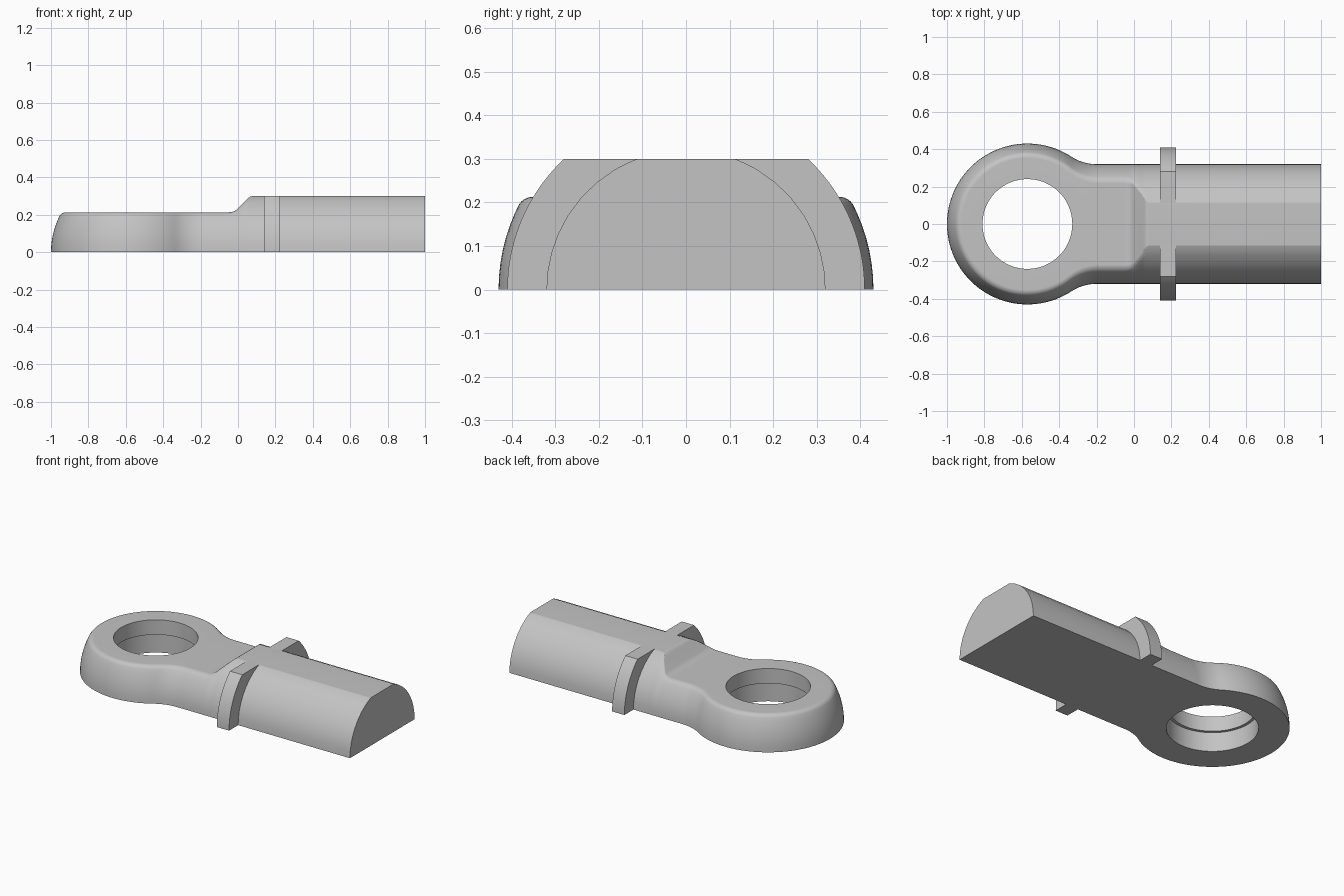
import bpy, bmesh
from math import sin, cos, pi, sqrt, atan2

cube = bpy.data.objects.get("Cube")
if cube:
    bpy.data.objects.remove(cube, do_unlink=True)

steel = bpy.data.materials.new("light grey")
steel.use_nodes = True
grey = (0.55, 0.55, 0.55, 1)
steel.diffuse_color = grey
steel.node_tree.nodes["Principled BSDF"].inputs["Base Color"].default_value = grey

EYE_X, EYE_R, SHAFT_R, BLEND = -0.57, 0.43, 0.32, 0.25
LOW, HIGH = 0.213, 0.30
HOLE_TOP, HOLE_BOTTOM, HOLE_STEP = 0.24, 0.257, 0.12
ROUND, CURVE = 40, 12              # segments of eye arc and of concave neck blend
# height and inward offset of each layer, ending in a rounded top edge
LAYERS = [(0, 0), (.03, 0), (.06, 0), (.09, 0), (.12, 0), (.15, 0), (.175, 0), (.195, 0),
          (.202, .002), (.207, .0055), (.211, .0115), (LOW, .021)]
# step from the flat neck up to the shaft
STEP = [(-.05, LOW), (-.035, .2145), (-.02, .2195), (-.005, .2295), (.045, .2795),
        (.056, .29), (.066, .297), (.08, HIGH), (1, HIGH)]


def outline(z, inset):
    """Half outline of eye and neck at one height."""
    r = sqrt(EYE_R ** 2 - z * z) - inset
    w = sqrt(SHAFT_R ** 2 - z * z) - inset
    cx = EYE_X + sqrt((r + BLEND) ** 2 - (w + BLEND) ** 2)
    a = atan2(w + BLEND, cx - EYE_X)
    pts = []
    for i in range(ROUND + 1):
        t = pi + (a - pi) * i / ROUND
        pts.append((EYE_X + r * cos(t), r * sin(t), z))
    for i in range(1, CURVE + 1):
        t = pi + a + (pi / 2 - a) * i / CURVE
        pts.append((cx + BLEND * cos(t), w + BLEND + BLEND * sin(t), z))
    for x, h in STEP:
        fade = min(1, max(0, (0.07 - x) / 0.11))
        zz = z * h / LOW
        pts.append((x, sqrt(SHAFT_R ** 2 - zz * zz) - inset * fade, zz))
    return pts


def finish(name, bm):
    """Mirror to the other side, close and shade."""
    bmesh.ops.mirror(bm, geom=bm.verts[:] + bm.edges[:] + bm.faces[:], axis='Y', merge_dist=1e-4)
    bmesh.ops.remove_doubles(bm, verts=bm.verts[:], dist=1e-5)
    bmesh.ops.recalc_face_normals(bm, faces=bm.faces[:])
    mesh = bpy.data.meshes.new(name)
    bm.to_mesh(mesh)
    bm.free()
    mesh.materials.append(steel)
    ob = bpy.data.objects.new(name, mesh)
    bpy.context.collection.objects.link(ob)
    bpy.ops.object.select_all(action='DESELECT')
    ob.select_set(True)
    bpy.context.view_layer.objects.active = ob
    bpy.ops.object.shade_smooth_by_angle(angle=pi / 6)
    mod = ob.modifiers.new("even_shading", 'WEIGHTED_NORMAL')
    mod.keep_sharp = True
    return ob


# Eye, neck and shaft as one lofted skin
bm = bmesh.new()
rows = [outline(z, inset) for z, inset in LAYERS]
last_hole = ROUND + CURVE
columns = []
for j in range(len(rows[0])):
    side = [row[j] for row in rows]
    if j <= last_hole:
        t = pi * (1 - j / last_hole)
        hole = lambda r, z: (EYE_X + r * cos(t), r * sin(t), z)
        pts = [hole(HOLE_BOTTOM, 0)] + side + [
            hole(HOLE_TOP, LOW), hole(HOLE_TOP, HOLE_STEP), hole(HOLE_BOTTOM, HOLE_STEP)]
    else:
        x, _, top = side[-1]
        pts = [(x, 0, 0)] + side + [(x, 0, top)]
    columns.append([bm.verts.new(p) for p in pts])

skin = len(LAYERS) + 2
for j, (a, b) in enumerate(zip(columns, columns[1:])):
    count = len(a) if j < last_hole else skin - 1
    for k in range(count):
        n = (k + 1) % len(a)
        bm.faces.new((a[k], b[k], b[n], a[n]))
bm.faces.new(columns[-1])
finish("eye_and_shaft", bm)

# Collar lugs hugging both sides of the shaft
bm = bmesh.new()
X0, X1, COLLAR_R, SEG = 0.14, 0.225, 0.41, 16
strips = []
for i in range(SEG + 1):
    z = HIGH * i / SEG
    yo, yi = sqrt(COLLAR_R ** 2 - z * z), sqrt((SHAFT_R - 0.004) ** 2 - z * z)
    strips.append([bm.verts.new(p) for p in
                   ((X0, yi, z), (X0, yo, z), (X1, yo, z), (X1, yi, z))])
for a, b in zip(strips, strips[1:]):
    for k in range(4):
        n = (k + 1) % 4
        bm.faces.new((a[k], a[n], b[n], b[k]))
bm.faces.new(strips[0])
bm.faces.new(strips[-1])
finish("collar_lugs", bm)
